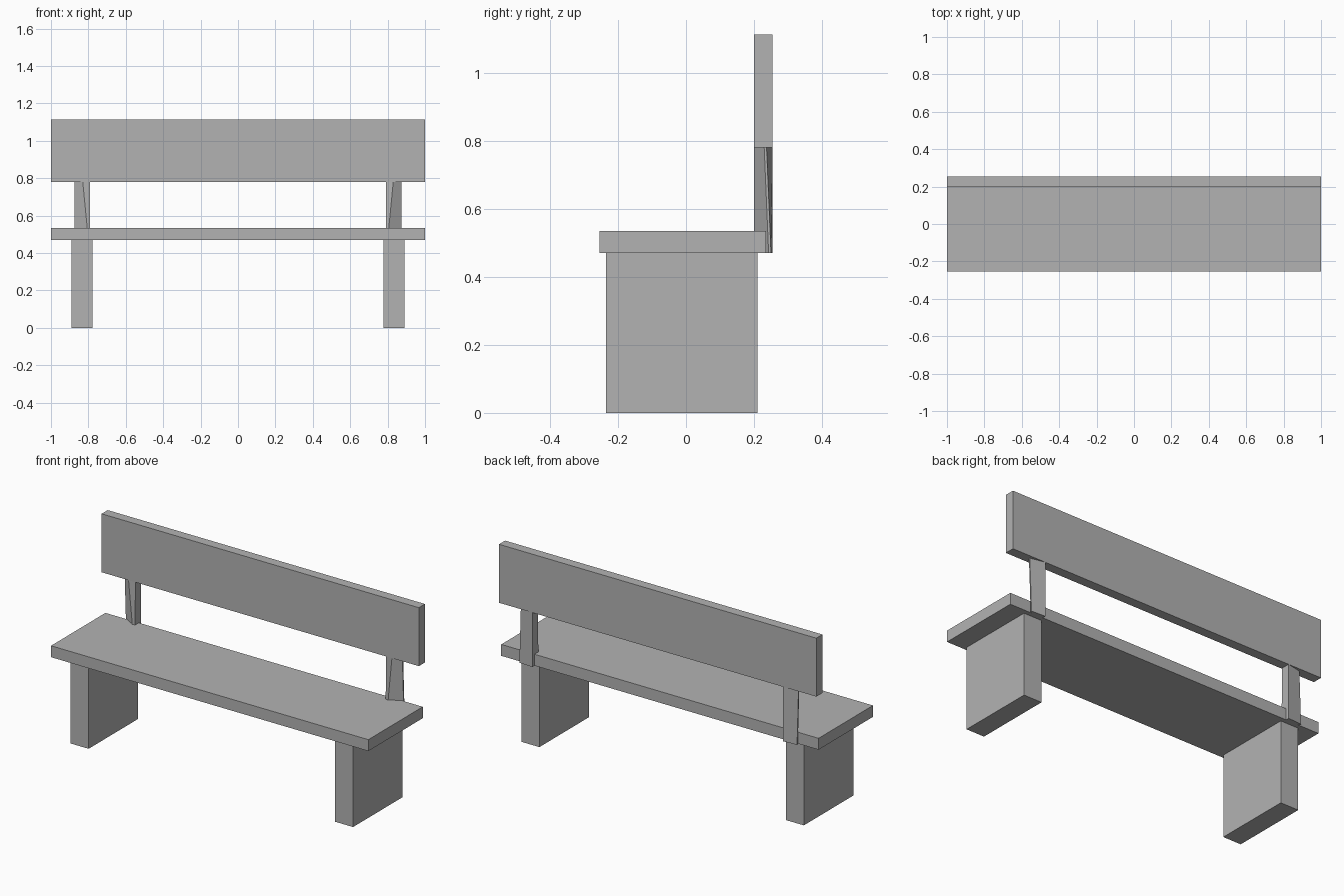
import bpy
import bmesh

if "Cube" in bpy.data.objects:
    bpy.data.objects.remove(bpy.data.objects["Cube"])

grey = bpy.data.materials.new("plain_grey")
grey.diffuse_color = (0.45, 0.45, 0.45, 1)
grey.use_nodes = True
grey.node_tree.nodes["Principled BSDF"].inputs["Base Color"].default_value = grey.diffuse_color


def finish(name, bm):
    bmesh.ops.recalc_face_normals(bm, faces=bm.faces)
    mesh = bpy.data.meshes.new(name)
    bm.to_mesh(mesh)
    bm.free()
    mesh.materials.append(grey)
    obj = bpy.data.objects.new(name, mesh)
    bpy.context.collection.objects.link(obj)
    return obj


def box(name, x, y, z):
    bm = bmesh.new()
    bmesh.ops.create_cube(bm, size=1)
    for v in bm.verts:
        v.co = [lo + (c + 0.5) * (hi - lo) for c, (lo, hi) in zip(v.co, (x, y, z))]
    return finish(name, bm)


def post(name, side):
    # Wide inner side tapering to a thin, slightly leaning outer edge
    bottom = [(0.79, 0.20), (0.80, 0.20), (0.875, 0.243), (0.875, 0.250), (0.79, 0.255)]
    top = [(0.79, 0.205), (0.83, 0.20), (0.875, 0.230), (0.875, 0.237), (0.79, 0.255)]
    bm = bmesh.new()
    low = [bm.verts.new((side * x, y, 0.47)) for x, y in bottom]
    high = [bm.verts.new((side * x, y, 0.78)) for x, y in top]
    bm.faces.new(low)
    bm.faces.new(high)
    for i in range(5):
        j = (i + 1) % 5
        bm.faces.new((low[i], low[j], high[j], high[i]))
    return finish(name, bm)


# Seat board and backrest board
box("seat", (-1, 1), (-0.255, 0.235), (0.47, 0.535))
box("backrest", (-1, 1), (0.20, 0.255), (0.78, 1.113))

# Slab legs and backrest posts on both sides
for label, s in (("left", -1), ("right", 1)):
    box(label + "_leg", sorted((s * 0.777, s * 0.89)), (-0.235, 0.21), (0, 0.47))
    post(label + "_post", s)
